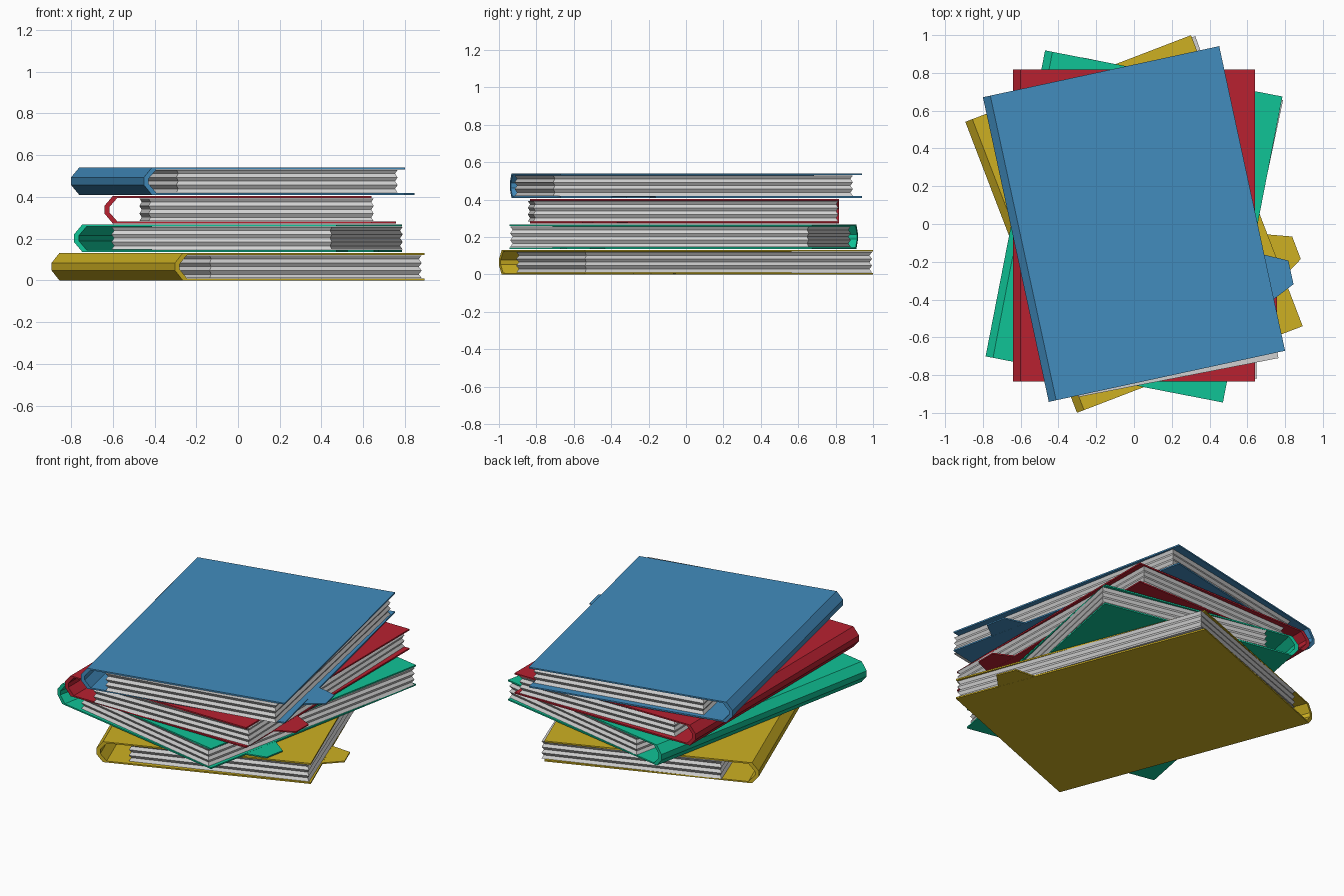
import bpy, bmesh, math
from mathutils import Matrix, Vector

if "Cube" in bpy.data.objects:
    bpy.data.objects.remove(bpy.data.objects["Cube"])

W, L, H, T = 0.64, 0.825, 0.131, 0.009      # half width, half length, book height, cover board
PW, PL = 1.08, 1.632                        # page block size


def material(name, rgb):
    m = bpy.data.materials.new(name)
    m.diffuse_color = (*rgb, 1)
    m.use_nodes = True
    m.node_tree.nodes["Principled BSDF"].inputs["Base Color"].default_value = m.diffuse_color
    return m


def finish(bm, name, mat):
    bmesh.ops.recalc_face_normals(bm, faces=bm.faces)
    me = bpy.data.meshes.new(name)
    bm.to_mesh(me)
    bm.free()
    me.materials.append(mat)
    ob = bpy.data.objects.new(name, me)
    bpy.context.collection.objects.link(ob)
    return ob


def prism(bm, points, move):
    """Fill a closed outline and extrude it along a vector."""
    face = bm.faces.new([bm.verts.new(p) for p in points])
    new = bmesh.ops.extrude_face_region(bm, geom=[face], use_keep_orig=True)
    verts = [g for g in new['geom'] if isinstance(g, bmesh.types.BMVert)]
    bmesh.ops.translate(bm, verts=verts, vec=move)


def cover(name, mat, centre, z, angle):
    bm = bmesh.new()
    # wraparound boards and faceted spine, as one C-shaped section
    outer = [(W, H), (-W + 0.04, H), (-W, H / 2 + 0.018)]
    inner = [(-W + 0.024, H / 2 + 0.013), (-W + 0.062, H - T), (W, H - T)]
    flip = lambda pts: [(x, H - zz) for x, zz in reversed(pts)]
    section = outer + flip(outer) + flip(inner) + inner
    prism(bm, [(x, -L, zz) for x, zz in section], (0, 2 * L, 0))
    # closing tab on the lower board
    tab = [(W - 0.01, -0.30), (0.758, -0.362), (0.758, -0.49), (W - 0.01, -0.55)]
    prism(bm, [(x, y, 0.0005) for x, y in tab], (0, 0, T - 0.001))
    ob = finish(bm, name, mat)
    ob.location = (*centre, z)
    ob.rotation_euler.z = math.radians(angle)


def pages(name, mat, corner, z, angle):
    # page block: stacked outlines, alternately pulled in, give ridged edges
    bm = bmesh.new()
    rings = []
    for i in range(7):
        d = 0.011 * (i % 2)
        zz = T + 0.002 + (H - 2 * T - 0.004) * i / 6
        pts = [(-PW + d, d), (-d, d), (-d, PL - d), (-PW + d, PL - d)]
        rings.append([bm.verts.new((x, y, zz)) for x, y in pts])
    for a, b in zip(rings, rings[1:]):
        for k in range(4):
            j = (k + 1) % 4
            bm.faces.new((a[k], a[j], b[j], b[k]))
    bm.faces.new(rings[0])
    bm.faces.new(rings[-1])
    ob = finish(bm, name, mat)
    ob.location = (*corner, z)              # origin is the front right corner
    ob.rotation_euler.z = math.radians(angle)


paper = material("paper_grey", (0.64, 0.64, 0.64))
# name, colour, centre, cover angle, page corner, page angle
books = [
    ("yellow", (0.61, 0.434, 0.016), (0, 0), 21, (0.88, -0.54), 19.9),
    ("green", (0.005, 0.546, 0.305), (0, -0.013), -11, (0.45, -0.94), -12),
    ("red", (0.479, 0.015, 0.03), (0, -0.008), 0, (0.65, -0.817), 1.5),
    ("blue", (0.054, 0.262, 0.515), (0, 0), 12.2, (0.765, -0.71), 11),
]
for i, (name, rgb, centre, angle, corner, page_angle) in enumerate(books):
    z = i * 0.1365
    cover(name + "_book_cover", material(name + "_cover", rgb), centre, z, angle)
    pages(name + "_book_pages", paper, corner, z, page_angle)
